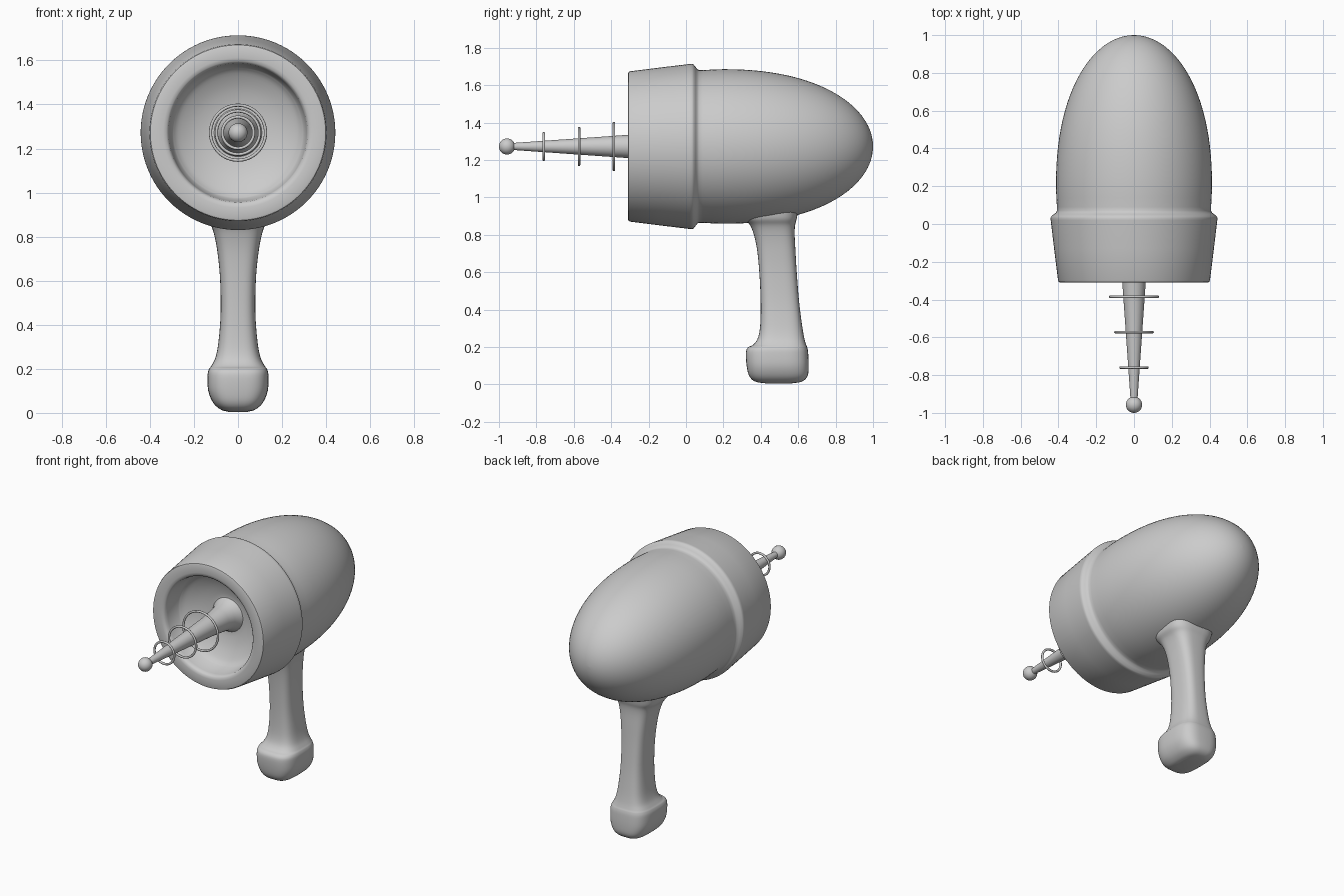
import bpy, bmesh, math
from mathutils import Vector

if "Cube" in bpy.data.objects:
    bpy.data.objects.remove(bpy.data.objects["Cube"])

ZC = 1.272  # height of the barrel axis


def skin(name, rings, angle=40):
    """Loft a list of closed point rings, cap both ends, shade smooth."""
    bm = bmesh.new()
    loops = [[bm.verts.new(p) for p in ring] for ring in rings]
    n = len(loops[0])
    for a, b in zip(loops, loops[1:]):
        for i in range(n):
            j = (i + 1) % n
            bm.faces.new((a[i], a[j], b[j], b[i]))
    bm.faces.new(loops[0])
    bm.faces.new(loops[-1])
    bmesh.ops.remove_doubles(bm, verts=bm.verts, dist=1e-5)
    bmesh.ops.recalc_face_normals(bm, faces=bm.faces)
    me = bpy.data.meshes.new(name)
    bm.to_mesh(me)
    bm.free()
    ob = bpy.data.objects.new(name, me)
    bpy.context.collection.objects.link(ob)
    smooth(ob, angle)
    return ob


def smooth(ob, angle=40):
    bpy.ops.object.select_all(action='DESELECT')
    ob.select_set(True)
    bpy.context.view_layer.objects.active = ob
    bpy.ops.object.shade_smooth_by_angle(angle=math.radians(angle))


def lathe(name, profile, n=96, angle=40):
    """Turn (y, radius) pairs around the barrel axis."""
    return skin(name, [[(r * math.cos(2 * math.pi * i / n), y,
                         ZC + r * math.sin(2 * math.pi * i / n))
                        for i in range(n)] for y, r in profile], angle)


def spline(pts, steps=5):
    """Catmull-Rom through points of any dimension."""
    p = [Vector(q) for q in pts]
    p = [2 * p[0] - p[1]] + p + [2 * p[-1] - p[-2]]
    out = []
    for a, b, c, d in zip(p, p[1:], p[2:], p[3:]):
        for k in range(steps):
            t = k / steps
            out.append(0.5 * (2 * b + (c - a) * t + (2 * a - 5 * b + 4 * c - d) * t**2
                              + (3 * b - a - 3 * c + d) * t**3))
    return out + [p[-2]]


# Barrel: recessed dish, rim, collar, step and domed back
dish = spline([(-0.11, 0.075), (-0.105, 0.12), (-0.125, 0.20), (-0.16, 0.27), (-0.19, 0.30)], 4)
rim = [(-0.28, 0.312), (-0.298, 0.316), (-0.307, 0.325), (-0.31, 0.34), (-0.31, 0.390),
       (-0.307, 0.398), (-0.298, 0.402)]
collar = [(-0.13, 0.423), (0.02, 0.441), (0.032, 0.442), (0.041, 0.438),
          (0.052, 0.424), (0.060, 0.413), (0.07, 0.408), (0.09, 0.408), (0.14, 0.411)]
dome = []
for k in range(25):
    t = math.sin(k / 24 * math.pi / 2)
    dome.append((0.2 + 0.8 * t, 0.413 * math.sqrt(max(0, 1 - t ** 2.2)) + 1e-4))
lathe("barrel", [tuple(v) for v in dish] + rim + collar + dome)

# Tapered antenna, flared into the dish
lathe("antenna", [(-0.09, 0.12), (-0.115, 0.10), (-0.15, 0.083), (-0.20, 0.074),
                  (-0.31, 0.062), (-0.95, 0.017)], 48)

# Ball tip
bpy.ops.mesh.primitive_uv_sphere_add(segments=32, ring_count=16, radius=0.043,
                                     location=(0, -0.957, ZC))
bpy.context.object.name = "antenna_tip"
smooth(bpy.context.object)

# Floating wire rings around the antenna
for i, (y, r) in enumerate([(-0.385, 0.132), (-0.572, 0.105), (-0.76, 0.078)]):
    bpy.ops.mesh.primitive_torus_add(major_segments=64, minor_segments=10,
                                     major_radius=r - 0.007, minor_radius=0.007,
                                     location=(0, y, ZC), rotation=(math.pi / 2, 0, 0))
    bpy.context.object.name = f"antenna_ring_{i + 1}"
    smooth(bpy.context.object, 60)

# Grip with swollen foot: z, front y, back y, half width
grip = [(0.005, 0.43, 0.56, 0.045), (0.015, 0.37, 0.62, 0.078), (0.045, 0.338, 0.65, 0.112),
        (0.10, 0.324, 0.656, 0.135), (0.17, 0.320, 0.653, 0.138), (0.198, 0.332, 0.648, 0.132),
        (0.213, 0.36, 0.642, 0.122), (0.25, 0.385, 0.632, 0.103), (0.32, 0.397, 0.62, 0.089),
        (0.45, 0.399, 0.604, 0.079), (0.60, 0.392, 0.592, 0.081), (0.72, 0.38, 0.585, 0.092),
        (0.80, 0.363, 0.581, 0.106), (0.85, 0.343, 0.583, 0.122), (0.885, 0.315, 0.592, 0.145),
        (0.93, 0.30, 0.60, 0.155)]


def section(z, y0, y1, w, n=48, e=2 / 3.2):
    ring = []
    for i in range(n):
        c, s = math.cos(2 * math.pi * i / n), math.sin(2 * math.pi * i / n)
        ring.append((w * math.copysign(abs(c) ** e, c),
                     (y0 + y1) / 2 + (y1 - y0) / 2 * math.copysign(abs(s) ** e, s), z))
    return ring


# Four-component rows are interpolated smoothly before lofting
skin("grip", [section(*row) for row in spline(grip, 4)], 50)
